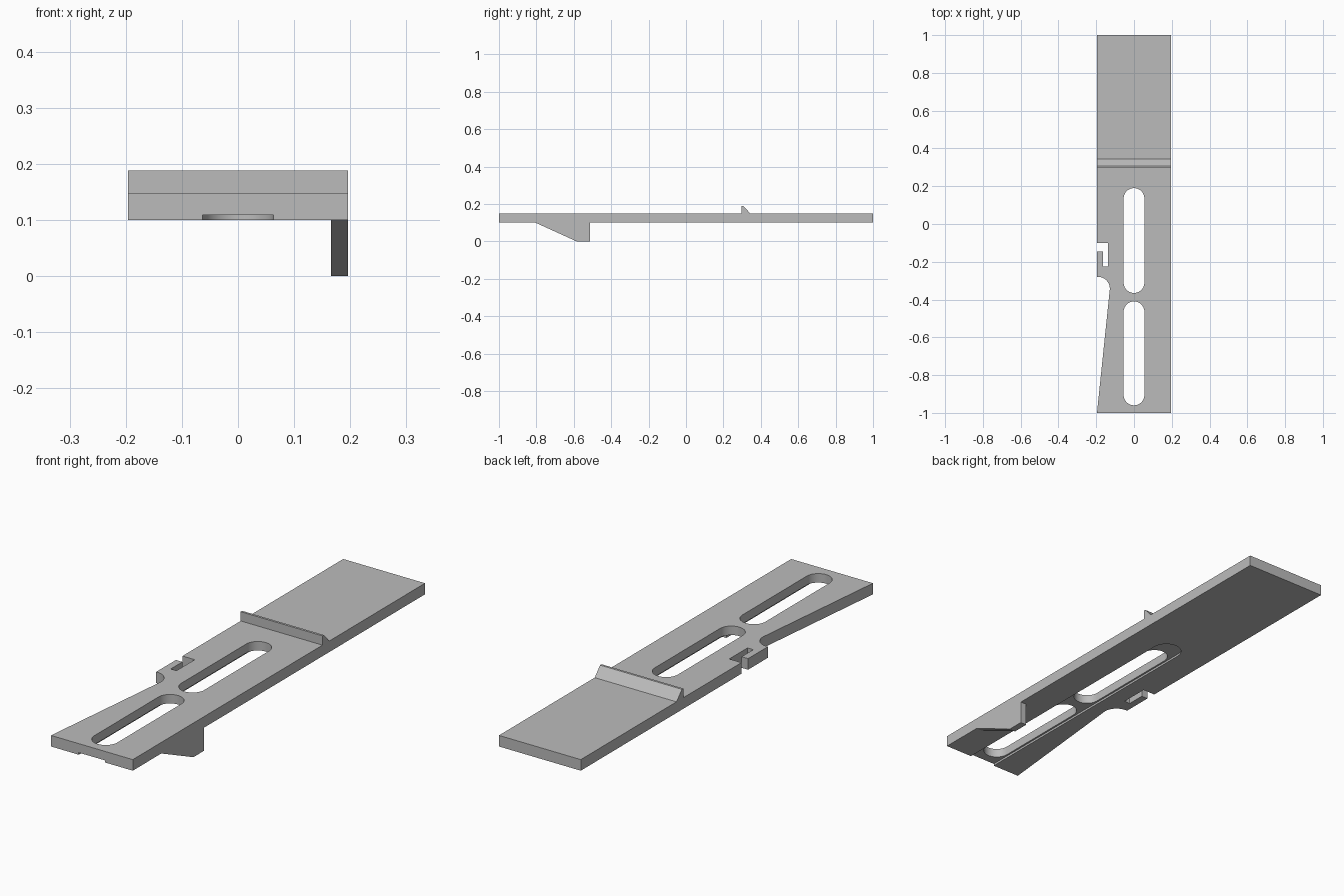
import bpy, bmesh
from math import pi, sin, cos
from mathutils import Vector

old = bpy.data.objects.get("Cube")
if old:
    bpy.data.objects.remove(old, do_unlink=True)

grey = bpy.data.materials.new("plain grey")
grey.use_nodes = True
colour = (0.5, 0.5, 0.5, 1)
grey.diffuse_color = colour
grey.node_tree.nodes["Principled BSDF"].inputs["Base Color"].default_value = colour

HALF = 0.196            # half width of the plate
BOTTOM, TOP = 0.1, 0.148


def prism(name, points, offset):
    """Extrude a flat 3D outline along offset."""
    bm = bmesh.new()
    face = bm.faces.new([bm.verts.new(p) for p in points])
    res = bmesh.ops.extrude_face_region(bm, geom=[face])
    moved = [v for v in res["geom"] if isinstance(v, bmesh.types.BMVert)]
    bmesh.ops.translate(bm, verts=moved, vec=Vector(offset))
    bmesh.ops.recalc_face_normals(bm, faces=bm.faces)
    mesh = bpy.data.meshes.new(name)
    bm.to_mesh(mesh)
    bm.free()
    mesh.materials.append(grey)
    obj = bpy.data.objects.new(name, mesh)
    bpy.context.collection.objects.link(obj)
    return obj


def arc(cx, cy, r, start, end, steps):
    return [(cx + r * cos(start + (end - start) * i / steps),
             cy + r * sin(start + (end - start) * i / steps)) for i in range(steps + 1)]


def stadium(r, y0, y1, z0, z1, name):
    """Upright prism with rounded ends, from y0 to y1."""
    outline = arc(0, y1 - r, r, 0, pi, 20) + arc(0, y0 + r, r, pi, 2 * pi, 20)
    return prism(name, [(x, y, z0) for x, y in outline], (0, 0, z1 - z0))


def cut(target, cutter):
    mod = target.modifiers.new("cut", 'BOOLEAN')
    mod.operation, mod.solver, mod.object = 'DIFFERENCE', 'EXACT', cutter
    bpy.context.view_layer.objects.active = target
    bpy.ops.object.modifier_apply(modifier=mod.name)
    bpy.data.objects.remove(cutter, do_unlink=True)


# Plate outline with tapered edge, round relief and hooked notch
outline = [(-HALF, -1), (HALF, -1), (HALF, 1), (-HALF, 1),
           (-HALF, -0.1), (-0.137, -0.1), (-0.137, -0.225), (-0.165, -0.225),
           (-0.165, -0.145), (-HALF, -0.145), (-HALF, -0.28)]
outline += arc(-0.19, -0.342, 0.062, pi / 2, -0.1, 12)
plate = prism("plate", [(x, y, BOTTOM) for x, y in outline], (0, 0, TOP - BOTTOM))

# Shallow groove underneath, open at the front, and two long slots
cut(plate, stadium(0.063, -1.2, 0.275, 0.05, 0.109, "groove_cutter"))
cut(plate, stadium(0.055, -0.365, 0.19, 0.05, 0.2, "rear_slot_cutter"))
cut(plate, stadium(0.055, -0.96, -0.41, 0.05, 0.2, "front_slot_cutter"))

# Raised ridge across the top
ridge = [(0.298, TOP), (0.298, 0.188), (0.308, 0.188), (0.345, TOP)]
prism("ridge", [(-HALF, y, z) for y, z in ridge], (2 * HALF, 0, 0))

# Fin hanging below the left edge
fin = [(-0.805, BOTTOM), (-0.585, 0), (-0.513, 0), (-0.513, BOTTOM)]
prism("fin", [(0.166, y, z) for y, z in fin], (HALF - 0.166, 0, 0))

# Smooth the rounded walls, keep the edges sharp
bpy.ops.object.select_all(action='DESELECT')
plate.select_set(True)
bpy.context.view_layer.objects.active = plate
bpy.ops.object.shade_smooth_by_angle(angle=0.5)
